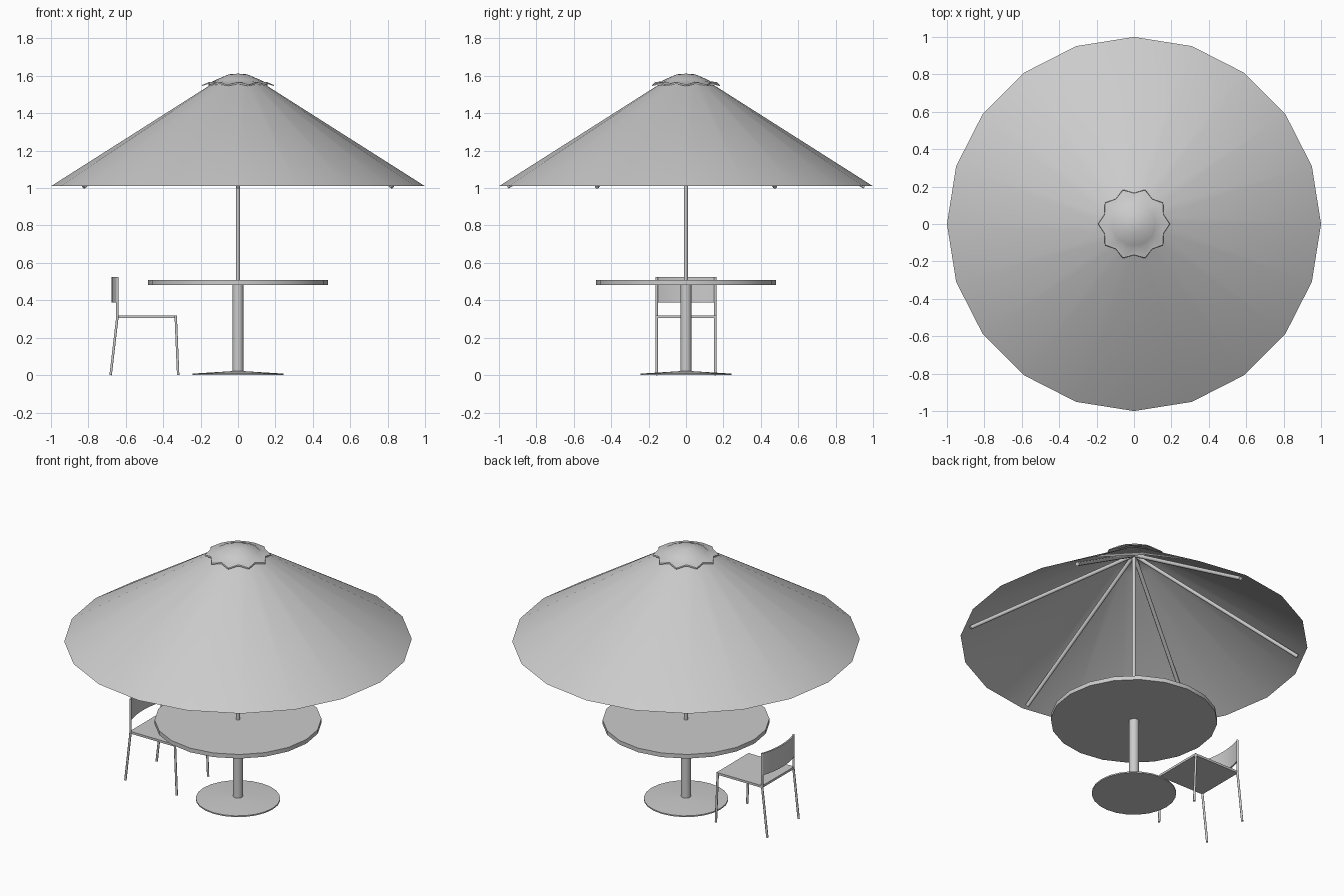
import bpy, math
from mathutils import Vector

if "Cube" in bpy.data.objects:
    bpy.data.objects.remove(bpy.data.objects["Cube"])


def finish(name, verts, faces, angle=35):
    me = bpy.data.meshes.new(name)
    me.from_pydata(verts, [], faces)
    ob = bpy.data.objects.new(name, me)
    bpy.context.collection.objects.link(ob)
    bpy.ops.object.select_all(action='DESELECT')
    ob.select_set(True)
    bpy.context.view_layer.objects.active = ob
    bpy.ops.object.mode_set(mode='EDIT')
    bpy.ops.mesh.select_all(action='SELECT')
    bpy.ops.mesh.normals_make_consistent(inside=False)
    bpy.ops.object.mode_set(mode='OBJECT')
    bpy.ops.object.shade_smooth_by_angle(angle=math.radians(angle))
    return ob


def lathe(name, profile, n, angle=35):
    """Spin (r, z) points; a radius given as (outer, inner) alternates, likewise z."""
    pick = lambda v, i: v[i % 2] if isinstance(v, tuple) else v
    verts, faces, rings = [], [], []
    for r, z in profile:
        if r == 0:
            rings.append([len(verts)] * n)
            verts.append((0, 0, z))
            continue
        rings.append(list(range(len(verts), len(verts) + n)))
        for i in range(n):
            a = 2 * math.pi * i / n
            verts.append((pick(r, i) * math.cos(a), pick(r, i) * math.sin(a), pick(z, i)))
    for lo, hi in zip(rings, rings[1:]):
        for i in range(n):
            j = (i + 1) % n
            faces.append(list(dict.fromkeys((lo[i], lo[j], hi[j], hi[i]))))
    return finish(name, verts, faces, angle)


def tube(name, points, radius, n=8):
    """Round bar along a path of points, with capped ends."""
    pts = [Vector(p) for p in points]
    verts, faces = [], []
    for k, p in enumerate(pts):
        d = (pts[min(k + 1, len(pts) - 1)] - pts[max(k - 1, 0)]).normalized()
        u = d.orthogonal().normalized()
        if abs(d.z) > 0.3:
            u = Vector((0, 1, 0)).cross(d).normalized()
        w = d.cross(u)
        for i in range(n):
            a = 2 * math.pi * (i + 0.5) / n
            verts.append(p + radius * (math.cos(a) * u + math.sin(a) * w))
    for k in range(len(pts) - 1):
        for i in range(n):
            j = (i + 1) % n
            faces.append((k * n + i, k * n + j, k * n + n + j, k * n + n + i))
    faces += [list(range(n)), list(range(len(verts) - n, len(verts)))]
    return finish(name, verts, faces, 50)


def box(name, x, y, z):
    verts = [(a, b, c) for a in x for b in y for c in z]
    faces = [(0, 1, 3, 2), (4, 5, 7, 6), (0, 1, 5, 4), (2, 3, 7, 6), (0, 2, 6, 4), (1, 3, 7, 5)]
    return finish(name, verts, faces)


# Parasol: canopy, ruffled cap, pole and six ribs
lathe("canopy", [(1.0, 1.01), (0.15, 1.55), (0, 1.59)], 20)
lathe("canopy_cap", [((0.193, 0.166), (1.545, 1.557)), ((0.19, 0.165), (1.552, 1.566)),
                     ((0.145, 0.122), (1.566, 1.572)), (0.115, 1.58),
                     (0.05, 1.608), (0, 1.612)], 20, 25)
lathe("parasol_pole", [(0, 0.49), (0.011, 0.49), (0.011, 1.58), (0, 1.58)], 12)
for i in range(6):
    a = math.radians(30 + 60 * i)
    c, s = math.cos(a), math.sin(a)
    tube("canopy_rib", [(0.955 * c, 0.955 * s, 1.007), (0, 0, 1.585)], 0.012)

# Table: top, column and base
lathe("table_top", [(0, 0.482), (0.48, 0.482), (0.48, 0.508), (0, 0.508)], 20)
lathe("table_column", [(0, 0.01), (0.029, 0.01), (0.029, 0.485), (0, 0.485)], 16)
lathe("table_base", [(0, 0), (0.243, 0), (0.243, 0.008), (0.035, 0.021), (0, 0.021)], 24)

# Chair: seat, legs and curved backrest
box("seat", (-0.648, -0.327), (-0.16, 0.16), (0.306, 0.32))
for side in (-1, 1):
    y = 0.157 * side
    tube("front_leg", [(-0.32, y, 0), (-0.333, y, 0.315)], 0.007)
    tube("back_leg", [(-0.681, y, 0), (-0.645, y, 0.31), (-0.645, y, 0.525)], 0.007)

N = 10
verts, faces = [], []
for i in range(N + 1):
    t = 2 * i / N - 1
    x = -0.672 + 0.026 * t * t
    verts += [(x + dx, 0.16 * t, z) for dx, z in
              ((-0.005, 0.387), (0.005, 0.387), (0.005, 0.525), (-0.005, 0.525))]
for i in range(N):
    for k in range(4):
        m = (k + 1) % 4
        faces.append((4 * i + k, 4 * i + m, 4 * i + 4 + m, 4 * i + 4 + k))
faces += [(0, 1, 2, 3), tuple(range(4 * N, 4 * N + 4))]
finish("backrest", verts, faces)
